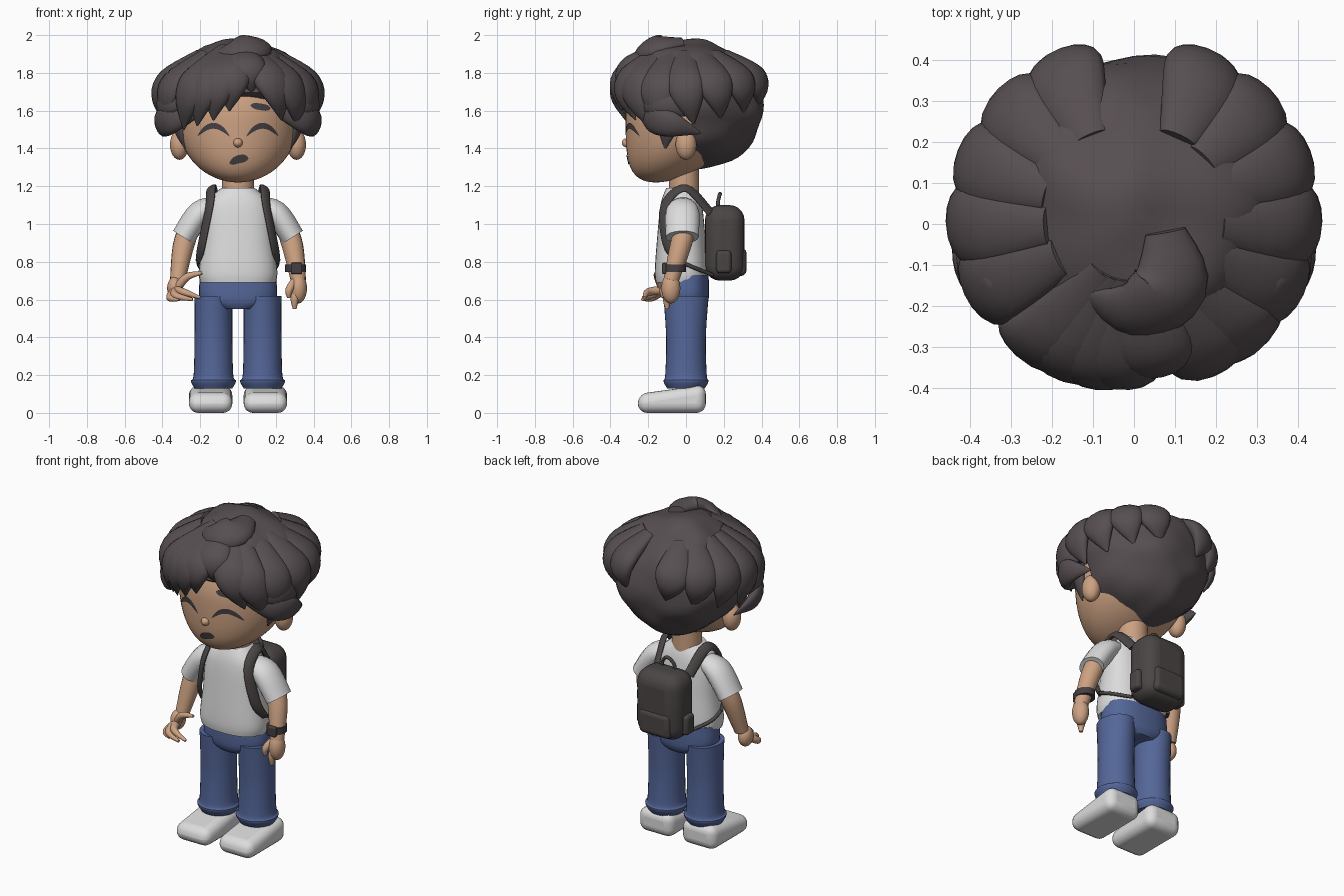
import bpy, bmesh, math
from mathutils import Vector, noise
from mathutils.bvhtree import BVHTree

if "Cube" in bpy.data.objects:
    bpy.data.objects.remove(bpy.data.objects["Cube"], do_unlink=True)


def material(name, *rgb):
    mat = bpy.data.materials.new(name)
    mat.use_nodes = True
    mat.diffuse_color = (*rgb, 1)
    mat.node_tree.nodes["Principled BSDF"].inputs["Base Color"].default_value = (*rgb, 1)
    return mat


HAIR = material("dark hair", .095, .077, .082)
SKIN = material("warm skin", .61, .36, .225)
WHITE = material("white cloth", .72, .72, .72)
DENIM = material("blue denim", .09, .135, .32)
BAG = material("charcoal bag", .07, .06, .06)
INK = material("facial features", .06, .05, .055)


def finish(name, bm, mat):
    mesh = bpy.data.meshes.new(name)
    bm.to_mesh(mesh)
    bm.free()
    mesh.materials.append(mat)
    ob = bpy.data.objects.new(name, mesh)
    bpy.context.collection.objects.link(ob)
    return ob


def mold(ob, rule):
    """Reshape an object by applying a rule to each vertex position."""
    for vertex in ob.data.vertices:
        rule(vertex.co)


def spline(rows, steps=5):
    """Smooth curve through equally long rows of values."""
    out = []
    last = len(rows) - 1
    for i in range(last):
        before, start, end, after = (rows[max(0, min(last, i + k))] for k in (-1, 0, 1, 2))
        for step in range(steps):
            t = step / steps
            ease = t * t * (3 - 2 * t)
            lead = t * (1 - t) ** 2 / 2
            trail = t * t * (t - 1) / 2
            out.append([p + (q - p) * ease + (q - b) * lead + (a - p) * trail
                        for b, p, q, a in zip(before, start, end, after)])
    return out + [list(rows[-1])]


def skin(name, rings, mat):
    """Join rings of points into a closed body."""
    bm = bmesh.new()
    loops = [[bm.verts.new(point) for point in ring] for ring in rings]
    for low, high in zip(loops, loops[1:]):
        for i in range(len(low)):
            bm.faces.new((low[i - 1], low[i], high[i], high[i - 1]))
    bm.faces.new(loops[0])
    bm.faces.new(loops[-1])
    bmesh.ops.recalc_face_normals(bm, faces=bm.faces)
    return finish(name, bm, mat)


def loft(name, rows, mat, x=0, y=0, power=2, sides=32):
    """Stack level rounded outlines; row = height, half width, half depth."""
    def rounded(value):
        return math.copysign(abs(value) ** (2 / power), value)
    angles = [math.tau * i / sides for i in range(sides)]
    return skin(name, [[(x + wide * rounded(math.cos(a)), y + deep * rounded(math.sin(a)), z) for a in angles]
                       for z, wide, deep in spline(rows)], mat)


def tube(name, path, radii, mat, flat=1, centre=(0, 0, 1), sides=16):
    """Sweep an oval along a path, flattened toward the centre point."""
    rows = spline([(*point, radius) for point, radius in zip(path, radii)])
    points = [Vector(row[:3]) for row in rows]
    rings = []
    for i, (point, row) in enumerate(zip(points, rows)):
        along = (points[min(i + 1, len(points) - 1)] - points[max(i - 1, 0)]).normalized()
        across = along.cross(point - Vector(centre)).normalized()
        outward = across.cross(along) * flat
        angles = [math.tau * k / sides for k in range(sides)]
        rings.append([point + row[3] * (across * math.cos(a) + outward * math.sin(a)) for a in angles])
    return skin(name, rings, mat)


def ball(name, centre, size, mat):
    bm = bmesh.new()
    bmesh.ops.create_uvsphere(bm, u_segments=48, v_segments=32, radius=1)
    bmesh.ops.scale(bm, vec=size, verts=bm.verts)
    bmesh.ops.translate(bm, vec=centre, verts=bm.verts)
    return finish(name, bm, mat)


def box(name, centre, size, mat, rounding):
    bm = bmesh.new()
    bmesh.ops.create_cube(bm, size=1)
    bmesh.ops.scale(bm, vec=size, verts=bm.verts)
    bmesh.ops.translate(bm, vec=centre, verts=bm.verts)
    ob = finish(name, bm, mat)
    bevel = ob.modifiers.new("rounded edges", 'BEVEL')
    bevel.width = rounding
    bevel.segments = 5
    return ob


def mirrored(path, side):
    return [(side * x, y, z) for x, y, z in path]


# Head with the jaw pushed forward, nose and neck
def jaw(co):
    co.y -= 1.2 * max(0, 1.55 - co.z) ** 2


head = ball("head", (0, -.03, 1.55), (.32, .29, .33), SKIN)
mold(head, jaw)
ball("nose", (0, -.31, 1.43), (.025, .03, .025), SKIN)
loft("neck", [(1.1, .085, .08), (1.3, .085, .08)], SKIN, y=-.01)

# Painted face details, laid on the head
surface = BVHTree.FromPolygons([v.co for v in head.data.vertices], [p.vertices for p in head.data.polygons])


def decal(name, x, z, reach, arch, tilt, thick):
    """Tapered stroke on the face, curved upward by its arch."""
    bm = bmesh.new()
    pairs = []
    for step in range(-8, 9):
        t = step / 8
        pair = []
        for edge in (1, -1):
            height = z + arch * (1 - t * t) + tilt * t + edge * thick * (1.1 - t ** 4)
            hit = surface.ray_cast(Vector((x + reach * t, -2, height)), Vector((0, 1, 0)))[0]
            pair.append(bm.verts.new(hit - Vector((0, .005, 0))))
        pairs.append(pair)
    for (a, b), (c, d) in zip(pairs, pairs[1:]):
        bm.faces.new((a, b, d, c))
    finish(name, bm, INK)


decal("left_closed_eye", .13, 1.465, .085, .055, 0, .014)
decal("right_closed_eye", -.13, 1.465, .085, .055, 0, .014)
decal("left_eyebrow", .12, 1.62, .053, 0, -.008, .016)
decal("mouth", .005, 1.335, .05, .008, .012, .02)

# Hair mass, cut back around the face and narrowed at the nape
hair_centre = Vector((0, .03, 1.63))
hair_size = Vector((.39, .38, .35))


def hairline(co):
    cut = max(0, min(1, (1.7 - co.z) * 8))
    co.y = max(co.y, .43 * cut - .4)
    co.x *= 1 - .6 * max(0, 1.6 - co.z)
    co += (co - hair_centre).normalized() * .03 * noise.noise(co * 6)


mold(ball("hair_mass", hair_centre, hair_size, HAIR), hairline)


# Hair locks hang over the mass from a root to a pointed tip
def on_hair(turn, height, lift):
    rise = max(0, height - hair_centre.z) / hair_size.z
    spread = math.sqrt(1 - rise * rise) + lift
    return (hair_size.x * spread * math.sin(turn), hair_centre.y - hair_size.y * spread * math.cos(turn), height)


def lock(name, root, tip, top, bottom, width=.1):
    path = []
    for lift, t in zip((-.1, .05, .07, -.02), (0, .35, .65, 1)):
        path.append(on_hair(root + (tip - root) * t, top + (bottom - top) * t, lift))
    tube(name, path, [width * k for k in (.5, 1, .8, .05)], HAIR, .5, hair_centre)


for i, (tip, bottom) in enumerate([(-.85, 1.5), (-.6, 1.52), (-.35, 1.55), (-.12, 1.6),
                                   (.2, 1.7), (.65, 1.55), (1, 1.5)]):
    lock(f"fringe_lock_{i}", tip / 2, tip, 1.93, bottom)
for side, label in ((1, "left"), (-1, "right")):
    for i, turn in enumerate((1.2, 1.6, 2, 2.4, 2.8)):
        lock(f"{label}_side_lock_{i}", side * (turn - .2), side * turn, 1.9, 1.5 + .03 * i)
    for i, height in enumerate((1.8, 1.7, 1.6)):
        lock(f"{label}_curl_{i}", side * .7, side * (1.5 + .1 * i), height, height - .12, .08)
    tube(label + "_sideburn", mirrored([(.32, -.09, 1.6), (.31, -.1, 1.5), (.28, -.11, 1.4)], side),
         (.05, .05, .005), HAIR, .5, hair_centre)
lock("crown_lock", 1, -.6, 1.96, 1.9)

# Shirt and hips
loft("shirt", [(.69, .2, .135), (.75, .208, .14), (.9, .19, .13), (1.1, .17, .11), (1.19, .09, .08)],
     WHITE, y=-.025, power=2.4)
loft("hips", [(.55, .1, .1), (.6, .2, .12), (.73, .2, .12)], DENIM, power=2.4)


def slope_toe(co):
    if co.y < 0 and co.z > .1:
        co.z -= .05


for side, label in ((1, "left"), (-1, "right")):
    ball(label + "_ear", (side * .31, 0, 1.42), (.05, .055, .08), SKIN)
    # Sleeves and arms
    tube(label + "_sleeve", mirrored([(.1, -.02, 1.1), (.2, -.02, 1.06), (.29, -.02, .93)], side),
         (.06, .09, .088), WHITE, .72, (0, 0, .8))
    tube(label + "_arm", mirrored([(.25, 0, 1), (.29, -.03, .88), (.32, -.08, .7)], side), (.055, .056, .04), SKIN)
    # Trouser legs with cuffs
    loft(label + "_trouser_leg", [(.13, .1, .1), (.17, .12, .12), (.2, .105, .11), (.4, .1, .105), (.62, .1, .12)],
         DENIM, side * .13)
    # Shoes
    mold(box(label + "_shoe", (side * .145, -.075, .075), (.23, .36, .15), WHITE, .05), slope_toe)
    # Bag straps, tails and side pockets
    tube(label + "_strap", mirrored([(.11, .13, 1.06), (.14, 0, 1.19), (.15, -.11, 1.1), (.19, -.1, .9),
                                     (.21, -.04, .8)], side), (.03, .03, .03, .03, .02), BAG, .45)
    tube(label + "_strap_tail", mirrored([(.21, -.05, .81), (.2, .04, .77), (.13, .14, .73)], side),
         (.01, .01, .01), BAG)
    box(label + "_bag_side_pocket", (side * .14, .2, .8), (.07, .08, .12), BAG, .02)

# Backpack body, front pocket, handle
box("backpack", (0, .205, .9), (.3, .21, .4), BAG, .08)
box("bag_front_pocket", (0, .285, .8), (.21, .07, .15), BAG, .03)
tube("bag_handle", [(-.04, .17, 1.06), (-.04, .17, 1.12), (0, .18, 1.16), (.04, .17, 1.12), (.04, .17, 1.06)],
     [.01] * 5, BAG)

# Left hand, pointing down, with a watch
ball("left_palm", (.32, -.08, .66), (.045, .05, .08), SKIN)
tube("left_finger", [(.31, -.09, .65), (.3, -.1, .6), (.3, -.1, .55)], (.025, .022, .01), SKIN)
tube("left_thumb", [(.3, -.09, .7), (.27, -.12, .65), (.27, -.12, .61)], (.02, .02, .01), SKIN)
loft("watch_band", [(.745, .055, .06), (.785, .055, .06)], INK, .305, -.06)
box("watch_face", (.31, -.115, .765), (.06, .025, .06), INK, .008)

# Right hand, reaching forward with curled fingers
ball("right_palm", (-.335, -.1, .66), (.04, .05, .06), SKIN)
palm = Vector((-.33, -.12, .65))
for finger, knuckle, end in (("thumb", (-.27, -.15, .72), (-.19, -.16, .74)),
                             ("index", (-.29, -.2, .64), (-.2, -.22, .61)),
                             ("middle", (-.33, -.2, .62), (-.24, -.23, .6)),
                             ("little", (-.36, -.18, .61), (-.31, -.22, .6))):
    tube("right_" + finger, [palm, knuckle, end], (.024, .02, .008), SKIN)

# Smooth shading with sharp edges kept
for ob in bpy.context.collection.objects:
    if ob.type == 'MESH':
        ob.select_set(True)
        bpy.context.view_layer.objects.active = ob
bpy.ops.object.shade_smooth_by_angle(angle=math.radians(50))
